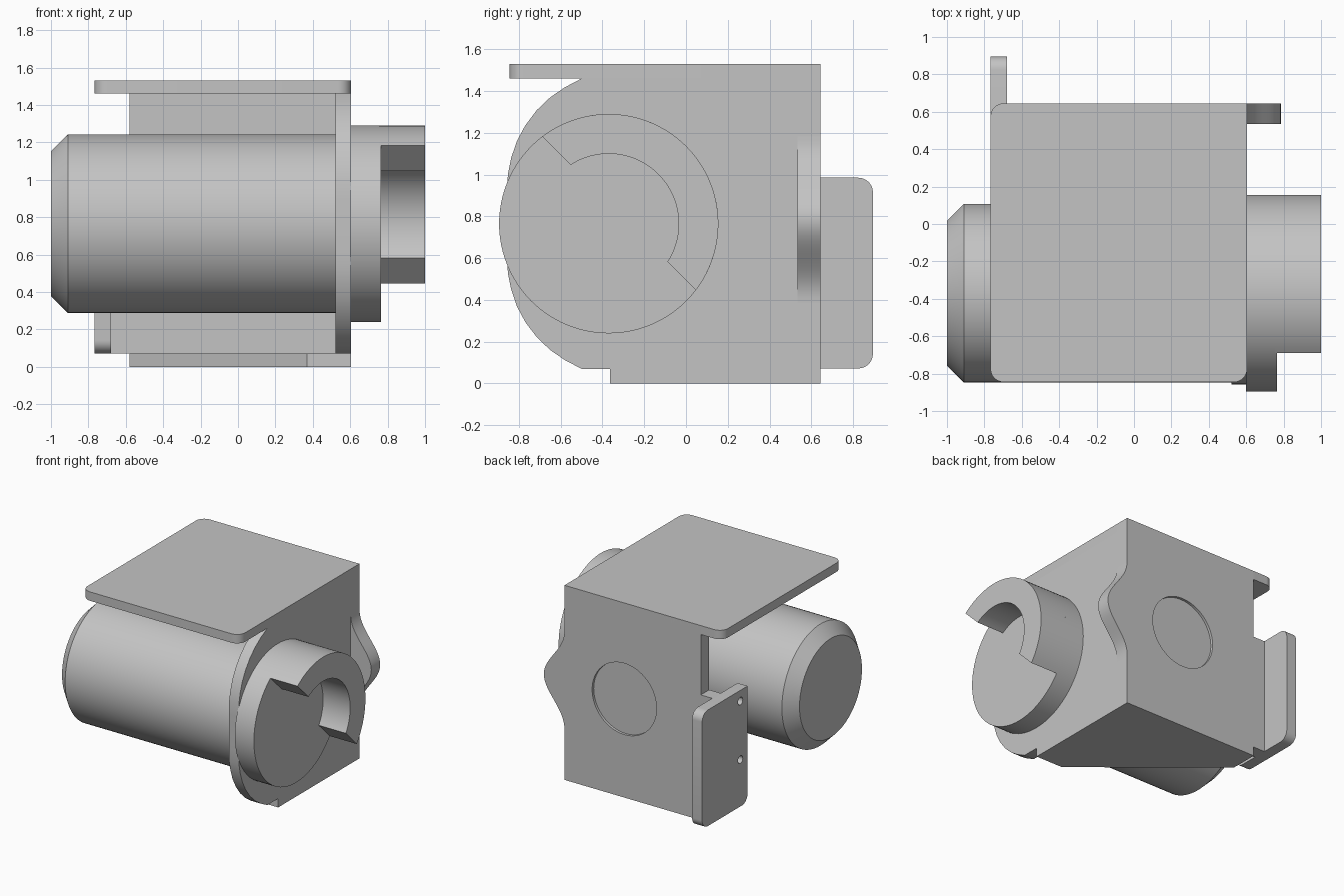
import bpy, bmesh, math
from mathutils import Vector

cube = bpy.data.objects.get("Cube")
if cube:
    bpy.data.objects.remove(cube, do_unlink=True)

grey = bpy.data.materials.new("light_grey_metal")
grey.use_nodes = True
GREY = (0.55, 0.55, 0.55, 1)
grey.diffuse_color = GREY
grey.node_tree.nodes["Principled BSDF"].inputs["Base Color"].default_value = GREY

AXIS_Y, AXIS_Z = -0.37, 0.765   # shared axis of motor and hub
PLATE_X = 0.605                 # outer face of the side plate
BACK = 0.645                    # outer face of the back plate


def extrude(name, outline, axis, low, high):
    """Extrude a 2D outline between low and high along an axis."""
    place = {"x": lambda a, b, d: (d, a, b),
             "y": lambda a, b, d: (a, d, b),
             "z": lambda a, b, d: (a, b, d)}[axis]
    bm = bmesh.new()
    face = bm.faces.new([bm.verts.new(place(a, b, low)) for a, b in outline])
    grown = bmesh.ops.extrude_face_region(bm, geom=[face])["geom"]
    moved = [v for v in grown if isinstance(v, bmesh.types.BMVert)]
    bmesh.ops.translate(bm, verts=moved, vec=Vector(place(0, 0, high - low)))
    bmesh.ops.recalc_face_normals(bm, faces=bm.faces)
    mesh = bpy.data.meshes.new(name)
    bm.to_mesh(mesh)
    bm.free()
    mesh.materials.append(grey)
    obj = bpy.data.objects.new(name, mesh)
    bpy.context.collection.objects.link(obj)
    return obj


def smooth(obj):
    bpy.ops.object.select_all(action="DESELECT")
    obj.select_set(True)
    bpy.context.view_layer.objects.active = obj
    bpy.ops.object.shade_smooth_by_angle(angle=math.radians(30))


def arc(a, b, radius, start, end, steps):
    angles = [math.radians(start + (end - start) * i / steps) for i in range(steps + 1)]
    return [(a + radius * math.cos(t), b + radius * math.sin(t)) for t in angles]


def circle(a, b, radius, steps=64):
    return arc(a, b, radius, 0, 360, steps)[:-1]


def rounded(a0, a1, b0, b1, radii):
    """Rectangle with corner radii: low-low, high-low, high-high, low-high."""
    points = []
    for i, r in enumerate(radii):
        a = a0 + r if i in (0, 3) else a1 - r
        b = b0 + r if i < 2 else b1 - r
        start = 180 + 90 * i
        points += arc(a, b, r, start, start + 90, 8) if r else [(a, b)]
    return points


def cut(obj, cutters):
    """Subtract cutters, then remove them."""
    for c in cutters:
        c.hide_render = True
        mod = obj.modifiers.new("cut", "BOOLEAN")
        mod.operation, mod.solver, mod.object = "DIFFERENCE", "EXACT", c
        bpy.ops.object.select_all(action="DESELECT")
        obj.select_set(True)
        bpy.context.view_layer.objects.active = obj
        bpy.ops.object.modifier_apply(modifier=mod.name)
        bpy.data.objects.remove(c, do_unlink=True)


# Top plate, square only at the corner above side and back plates
smooth(extrude("top_plate", rounded(-0.767, PLATE_X, -0.845, BACK, (0.07, 0.07, 0, 0.07)),
               "z", 1.46, 1.53))

# Bottom plate with a diagonal front edge
extrude("bottom_plate", [(PLATE_X, BACK), (-0.58, BACK), (-0.58, 0.42), (0.37, -0.365),
                         (PLATE_X, -0.365)], "z", 0, 0.072)

# Side plate with a bulged front edge, symmetric about the motor axis
bulge = [(-0.5, 1.46), (-0.58, 1.418), (-0.65, 1.37), (-0.715, 1.308), (-0.77, 1.235),
         (-0.81, 1.16), (-0.837, 1.08), (-0.853, 1.0), (-0.857, 0.9)]
lower = [(y, 2 * AXIS_Z - z) for y, z in reversed(bulge)]
smooth(extrude("side_plate", [(BACK, 1.53), (-0.5, 1.53)] + bulge + lower
               + [(-0.365, 0.07), (-0.365, 0), (BACK, 0)], "x", 0.52, PLATE_X))

# Back plate, widened below to carry the mounting tab, with a shallow round recess
back_plate = extrude("back_plate", [(PLATE_X, 0), (PLATE_X, 1.53), (-0.58, 1.53), (-0.58, 0.985),
                                    (-0.69, 0.985), (-0.69, 0.072), (-0.58, 0.072), (-0.58, 0)],
                     "y", 0.54, BACK)
cut(back_plate, [extrude("recess_cutter", circle(0.085, 0.775, 0.28), "y", BACK - 0.02, 0.8)])
smooth(back_plate)

# Wavy bump standing out from the rear edge of the side plate
HALF, STEPS = 0.4, 32
wave = []
for i in range(STEPS + 1):
    t = 2 * i / STEPS - 1
    wave.append((PLATE_X + 0.18 * (0.5 + 0.5 * math.cos(math.pi * t)) ** 1.2, 0.785 + HALF * t))
smooth(extrude("edge_bump", [(0.56, 0.385)] + wave + [(0.56, 1.185)], "y", 0.535, BACK))

# Mounting tab with two screw holes
tab = extrude("mounting_tab", rounded(0.33, 0.895, 0.072, 0.985, (0.07, 0.07, 0.07, 0)),
              "x", -0.767, -0.68)
cut(tab, [extrude("hole_cutter", circle(0.42, z, 0.03, 24), "x", -0.9, -0.6) for z in (0.9, 0.44)])
smooth(tab)

# Motor cylinder with a chamfered far end
motor = extrude("motor_body", circle(AXIS_Y, AXIS_Z, 0.478, 96), "x", -1, 0.53)
bm = bmesh.new()
bm.from_mesh(motor.data)
rim = [e for e in bm.edges if all(v.co.x < -0.99 for v in e.verts)]
bmesh.ops.bevel(bm, geom=rim, offset=0.09, segments=1, affect="EDGES")
bm.to_mesh(motor.data)
bm.free()
smooth(motor)

# Round hub on the side plate
smooth(extrude("hub_disc", circle(AXIS_Y, AXIS_Z, 0.525, 96), "x", 0.6, 0.765))

# Coupling jaw: a ring cut off by a diagonal plane just above the axis
OFFSET, OUTER, INNER = 0.07, 0.525, 0.335
spread = [math.degrees(math.acos(OFFSET / r)) for r in (OUTER, INNER)]
jaw = (arc(AXIS_Y, AXIS_Z, OUTER, 45 - spread[0], 45 + spread[0], 48)
       + arc(AXIS_Y, AXIS_Z, INNER, 45 + spread[1], 45 - spread[1], 40))
smooth(extrude("coupling_jaw", jaw, "x", 0.755, 1))
